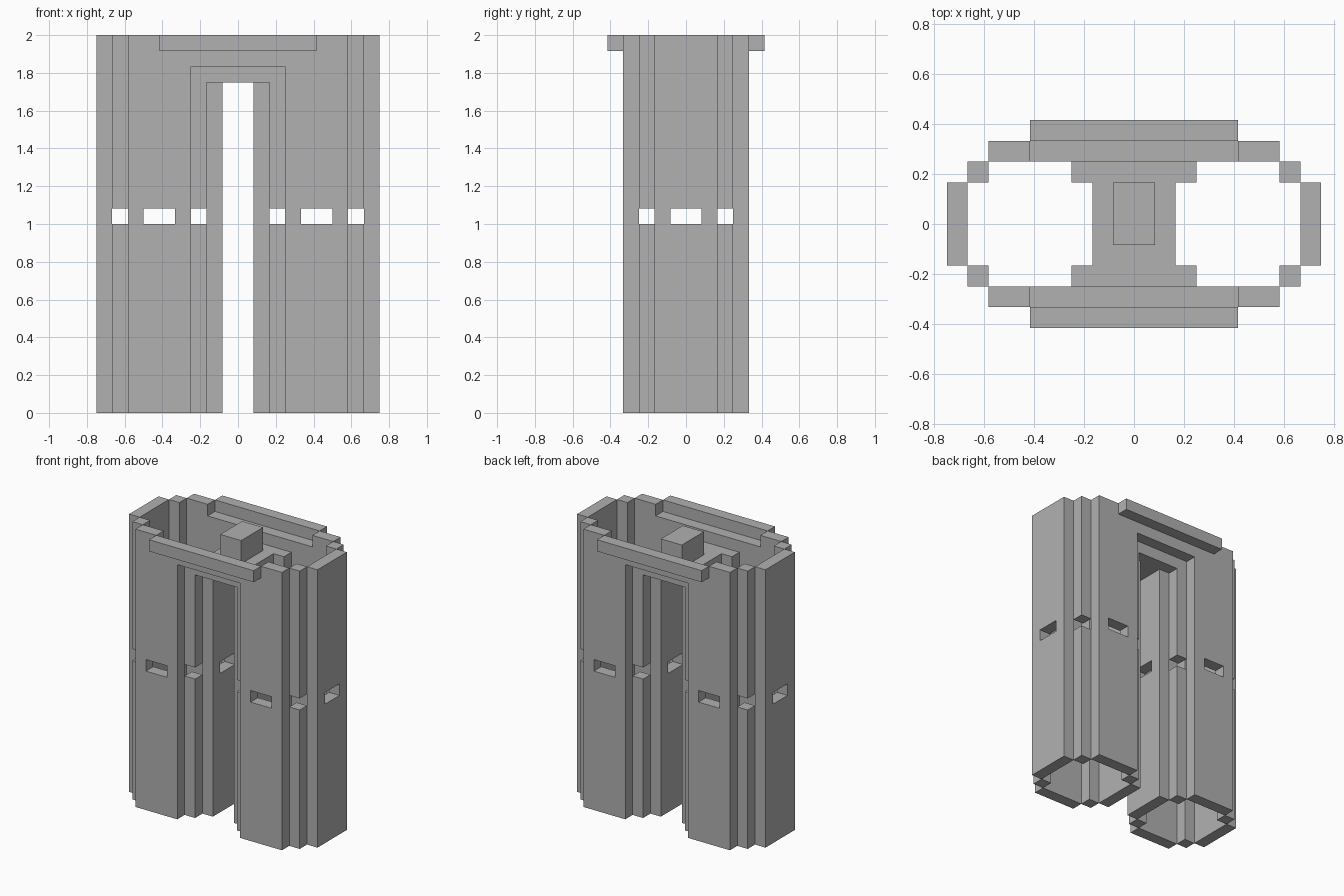
import bpy
import bmesh

U = 1 / 12  # one block

cube = bpy.data.objects.get("Cube")
if cube:
    bpy.data.objects.remove(cube, do_unlink=True)

grey = bpy.data.materials.new("plain grey")
grey.use_nodes = True
colour = (0.44, 0.44, 0.44, 1)
grey.diffuse_color = colour
grey.node_tree.nodes["Principled BSDF"].inputs["Base Color"].default_value = colour


def prism(name, half, y0, y1):
    """Extrude a left-right symmetric x-z outline, given by its +x half, from y0 to y1."""
    outline = half + [(-x, z) for x, z in reversed(half)]
    return extrude(name, outline, y0, y1)


def extrude(name, outline, y0, y1):
    bm = bmesh.new()
    face = bm.faces.new([bm.verts.new((x * U, y0 * U, z * U)) for x, z in outline])
    grown = bmesh.ops.extrude_face_region(bm, geom=[face])["geom"]
    verts = [g for g in grown if isinstance(g, bmesh.types.BMVert)]
    bmesh.ops.translate(bm, verts=verts, vec=(0, (y1 - y0) * U, 0))
    bmesh.ops.recalc_face_normals(bm, faces=bm.faces)
    mesh = bpy.data.meshes.new(name)
    bm.to_mesh(mesh)
    bm.free()
    mesh.materials.append(grey)
    obj = bpy.data.objects.new(name, mesh)
    bpy.context.collection.objects.link(obj)
    return obj


def box(name, x0, x1, y0, y1, z0, z1):
    return extrude(name, [(x0, z0), (x1, z0), (x1, z1), (x0, z1)], y0, y1)


def cut(obj, cutter):
    """Cut the slot out of the wall and discard the cutter."""
    cutter.hide_render = True
    mod = obj.modifiers.new("slot", "BOOLEAN")
    mod.operation = "DIFFERENCE"
    mod.solver = "EXACT"
    mod.object = cutter
    bpy.context.view_layer.objects.active = obj
    bpy.ops.object.modifier_apply(modifier=mod.name)
    bpy.data.objects.remove(cutter, do_unlink=True)


# Inner walls of both legs joined by the doorway roof
core = prism("inner_walls", [(1, 21), (1, 0), (2, 0), (2, 22)], -2, 2)
cut(core, box("slot_cutter", -10, 10, -1, 1, 12, 13))

# Block standing on the doorway roof
box("roof_block", -1, 1, -1, 2, 22, 24)

# Outer side walls
for side, x0 in (("left", 8), ("right", -9)):
    wall = box(side + "_outer_wall", x0, x0 + 1, -2, 2, 0, 24)
    cut(wall, box("slot_cutter", x0 - 1, x0 + 2, -1, 1, 12, 13))

for end, s in (("front", -1), ("back", 1)):
    # Broad wall with doorway and lowered top edge
    y0, y1 = sorted((3 * s, 4 * s))
    wall = prism(end + "_wall",
                 [(3, 22), (3, 0), (7, 0), (7, 24), (5, 24), (5, 23)], y0, y1)
    for x0 in (-6, 4):
        cut(wall, box("slot_cutter", x0, x0 + 2, y0 - 1, y1 + 1, 12, 13))

    # Ledge along the top edge
    y0, y1 = sorted((4 * s, 5 * s))
    box(end + "_ledge", -5, 5, y0, y1, 23, 24)

    # Recessed doorway frame above the gap
    y0, y1 = sorted((2 * s, 3 * s))
    prism(end + "_door_frame", [(2, 21), (2, 13), (3, 13), (3, 22)], y0, y1)

    # Corner posts, split by the gap
    for side, m in (("left", 1), ("right", -1)):
        name = end + "_" + side
        a, b = sorted((2 * m, 3 * m))
        box(name + "_inner_post", a, b, y0, y1, 0, 12)
        a, b = sorted((7 * m, 8 * m))
        box(name + "_outer_post_lower", a, b, y0, y1, 0, 12)
        box(name + "_outer_post_upper", a, b, y0, y1, 13, 24)
